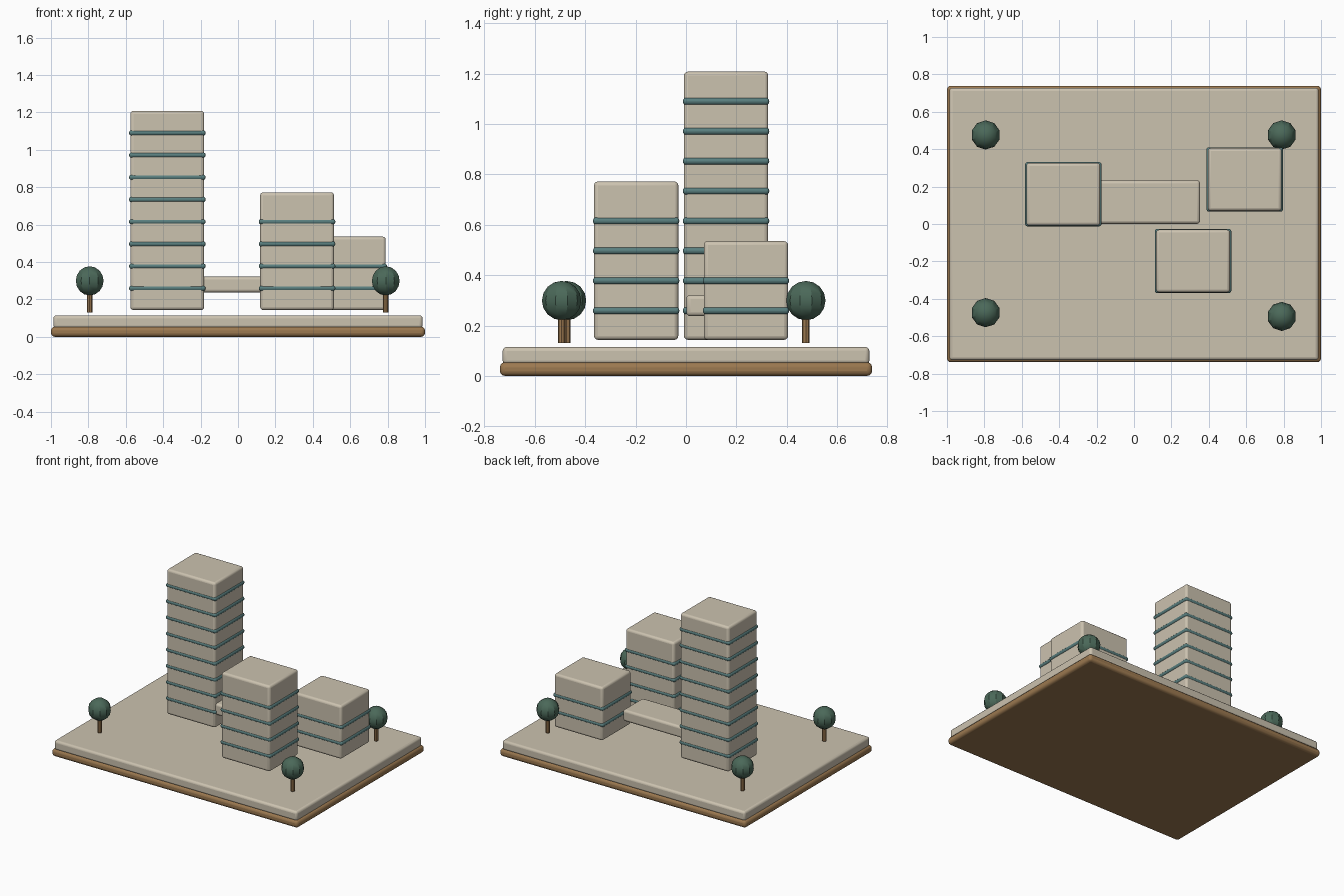
import bpy

if "Cube" in bpy.data.objects:
    bpy.data.objects.remove(bpy.data.objects["Cube"])


def material(name, rgb):
    m = bpy.data.materials.new(name)
    m.diffuse_color = (*rgb, 1)
    m.use_nodes = True
    m.node_tree.nodes["Principled BSDF"].inputs["Base Color"].default_value = m.diffuse_color
    return m


STONE = material("stone", (0.60, 0.54, 0.43))
WOOD = material("wood", (0.33, 0.19, 0.08))
GLASS = material("glass", (0.10, 0.21, 0.21))
LEAF = material("leaf", (0.07, 0.14, 0.10))


def finish(name, mat):
    ob = bpy.context.object
    ob.name = name
    ob.data.materials.append(mat)
    bpy.ops.object.shade_smooth_by_angle()
    return ob


def rounded_box(name, x, y, z0, z1, sx, sy, radius, mat):
    bpy.ops.mesh.primitive_cube_add(size=1, location=(x, y, (z0 + z1) / 2))
    bpy.context.object.scale = (sx, sy, z1 - z0)
    bpy.ops.object.transform_apply(location=False, rotation=False, scale=True)
    bevel = bpy.context.object.modifiers.new("rounding", "BEVEL")
    bevel.width = radius
    bevel.segments = 3
    return finish(name, mat)


def building(name, x, y, top, floors):
    rounded_box(name, x, y, 0.143, top, 0.395, 0.335, 0.016, STONE)
    # window bands wrap the block, one per floor
    for i in range(floors):
        z = 0.259 + i * 0.1187
        rounded_box(f"{name}_window_band_{i + 1}", x, y, z - 0.014, z + 0.014,
                    0.409, 0.343, 0.0125, GLASS)


def tree(name, x, y):
    bpy.ops.mesh.primitive_cylinder_add(vertices=8, radius=0.015, depth=0.12,
                                        location=(x, y, 0.19))
    finish(name + "_trunk", WOOD)
    bpy.ops.mesh.primitive_uv_sphere_add(segments=10, ring_count=8, radius=0.078,
                                         location=(x, y, 0.299))
    finish(name + "_crown", LEAF)


# display base
rounded_box("base_board", 0, 0, 0, 0.054, 2.0, 1.478, 0.02, WOOD)
rounded_box("ground_slab", 0, 0, 0.045, 0.115, 1.974, 1.456, 0.016, STONE)

# three blocks and the link between them
building("tall_tower", -0.378, 0.159, 1.208, 8)
building("middle_tower", 0.316, -0.198, 0.772, 4)
building("low_block", 0.592, 0.238, 0.535, 2)
rounded_box("link_bridge", 0, 0.117, 0.237, 0.321, 0.706, 0.232, 0.016, STONE)

# corner trees
for i, (x, y) in enumerate([(-0.793, 0.476), (0.79, 0.476),
                            (-0.793, -0.474), (0.79, -0.494)]):
    tree(f"tree_{i + 1}", x, y)
